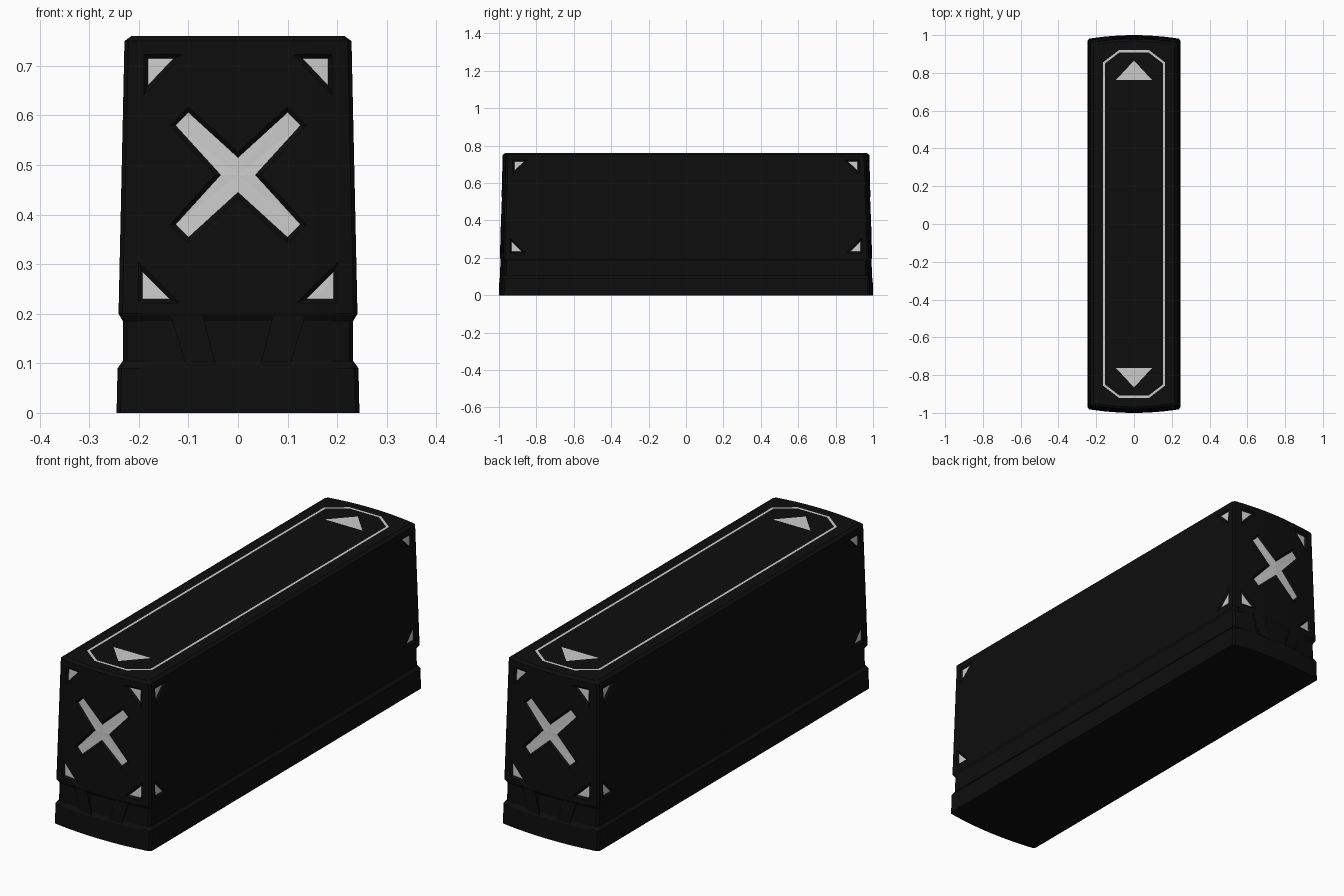
import bpy, bmesh
from mathutils import Vector

if "Cube" in bpy.data.objects:
    bpy.data.objects.remove(bpy.data.objects["Cube"])

BOW = 0.02      # how far the ends bulge
DEPTH = 0.008   # depth of the marking recesses

dark = bpy.data.materials.new("black_casing")
dark.diffuse_color = (0.004, 0.004, 0.004, 1)
dark.use_nodes = True
dark.node_tree.nodes["Principled BSDF"].inputs["Base Color"].default_value = dark.diffuse_color


def finish(name, bm, mat=None):
    bmesh.ops.recalc_face_normals(bm, faces=bm.faces)
    me = bpy.data.meshes.new(name)
    bm.to_mesh(me)
    bm.free()
    ob = bpy.data.objects.new(name, me)
    bpy.context.collection.objects.link(ob)
    if mat:
        me.materials.append(mat)
    return ob


# Plan outline of the casing at one height, with bowed ends
def outline(z, hx, hy, n=12, c=0.008):
    half = []
    for i in range(n + 1):
        x = (hx - c) * (2 * i / n - 1)
        half.append((x, -(hy - BOW * (x / hx) ** 2), z))
    ye = hy - BOW - c
    half.append((hx, -ye, z))
    half.insert(0, (-hx, -ye, z))
    return half + [(-x, -y, z) for x, y, z in half]


# Places 2D marks on the tapering wall: u is across, v is height
def on_end(u, v, out):
    t = (v - 0.2) / 0.55
    hx, hy = 0.241 - 0.012 * t, 0.995 - 0.015 * t
    return Vector((u, -(hy - BOW * (u / hx) ** 2 + out), v))


def on_side(u, v, out):
    return Vector((0.241 - 0.012 * (v - 0.2) / 0.55 + out, u, v))


def grow(poly, d):
    pts = [Vector(p) for p in poly]
    n = len(pts)
    area = sum(pts[i].x * pts[(i + 1) % n].y - pts[(i + 1) % n].x * pts[i].y for i in range(n))
    s = 1 if area > 0 else -1
    res = []
    for i, p in enumerate(pts):
        a = (p - pts[i - 1]).normalized()
        b = (pts[(i + 1) % n] - p).normalized()
        na, nb = Vector((a.y, -a.x)) * s, Vector((b.y, -b.x)) * s
        res.append(p + (na + nb) * d / (1 + na.dot(nb)))
    return res


def cap(bm, poly, place, out, flip):
    mid = sum((Vector(p) for p in poly), Vector((0, 0))) / len(poly)
    pt = lambda p: bm.verts.new([a * b for a, b in zip(place(p[0], p[1], out), flip)])
    c, ring = pt(mid), [pt(p) for p in poly]
    for i in range(len(ring)):
        bm.faces.new((c, ring[i - 1], ring[i]))
    return ring


def prism(bm, poly, place, low, high, margin, flip):
    a = cap(bm, poly, place, low, flip)
    b = cap(bm, grow(poly, margin) if margin else poly, place, high, flip)
    for i in range(len(a)):
        bm.faces.new((a[i - 1], a[i], b[i], b[i - 1]))


# Casing: tapered shell with a groove near the foot and a chamfered top
bm = bmesh.new()
rings = []
for lvl in [(0, .245, 1), (.09, .243, .998), (.105, .232, .988), (.185, .232, .986),
            (.2, .241, .995), (.75, .229, .98), (.76, .215, .968)]:
    rings.append([bm.verts.new(p) for p in outline(*lvl)])
for lo, hi in zip(rings, rings[1:]):
    for i in range(len(lo)):
        bm.faces.new((lo[i - 1], lo[i], hi[i], hi[i - 1]))
bm.faces.new(rings[0])
bm.faces.new(rings[-1])
casing = finish("casing", bm, dark)

# Marking shapes: end cross and corner triangles
cross, arm = [], [(0, .035), (.1, .126), (.126, .1)]
for k in range(4):
    cross += [(x, z + .48) for x, z in arm]
    arm = [(z, -x) for x, z in arm]
end_tris = [[(.182, .715), (.13, .715), (.182, .66)], [(.193, .285), (.193, .23), (.138, .23)]]
side_tris = [[(.918, .715), (.865, .715), (.918, .665)], [(.932, .288), (.88, .235), (.932, .235)]]

jobs = [("end_cross", cross, on_end, (1, s, 1)) for s in (1, -1)]
for sx in (1, -1):
    for sy in (1, -1):
        jobs += [("end_corner_mark", t, on_end, (sx, sy, 1)) for t in end_tris]
        jobs += [("side_corner_mark", t, on_side, (sx, sy, 1)) for t in side_tris]

# Recess cutter and the light inlays at the bottom of each recess
cut = bmesh.new()
for name, poly, place, flip in jobs:
    prism(cut, poly, place, -DEPTH, 0.002, 0.01, flip)
    bm = bmesh.new()
    cap(bm, poly, place, -DEPTH + 0.0012, flip)
    ob = finish(name, bm)
    side = ob.data.polygons[0]
    outward = Vector((0, -flip[1], 0)) if place is on_end else Vector((flip[0], 0, 0))
    if side.normal.dot(outward) < 0:
        ob.data.flip_normals()
cutter = finish("recess_cutter", cut)
cutter.hide_render = True
cutter.hide_viewport = True
mod = casing.modifiers.new("recesses", 'BOOLEAN')
mod.object = cutter
mod.operation = 'DIFFERENCE'
mod.solver = 'EXACT'

# Slanted ribs bridging the groove at both ends
bm = bmesh.new()
for sx in (1, -1):
    for sy in (1, -1):
        prism(bm, [(.045, .095), (.105, .095), (.135, .195), (.07, .195)],
              on_end, -0.02, -0.002, 0, (sx, sy, 1))
finish("groove_ribs", bm, dark)

# Top border line
bm = bmesh.new()
quarter = [(.165, .855), (.08, .92)]
edge = quarter + [(-x, y) for x, y in quarter[::-1]]
edge += [(-x, -y) for x, y in edge]
outer = [bm.verts.new((x, y, .7615)) for x, y in edge]
inner = [bm.verts.new((p.x, p.y, .7615)) for p in grow(edge, -0.011)]
for i in range(len(edge)):
    bm.faces.new((outer[i - 1], outer[i], inner[i], inner[i - 1]))
line = finish("top_border_line", bm)
if line.data.polygons[0].normal.z < 0:
    line.data.flip_normals()

# Top arrows
for s in (1, -1):
    bm = bmesh.new()
    bm.faces.new([bm.verts.new((x * s, y * s, .7615)) for x, y in
                  [(-.095, .763), (.095, .763), (0, .865)]])
    ob = finish("top_arrow", bm)
    if ob.data.polygons[0].normal.z < 0:
        ob.data.flip_normals()
